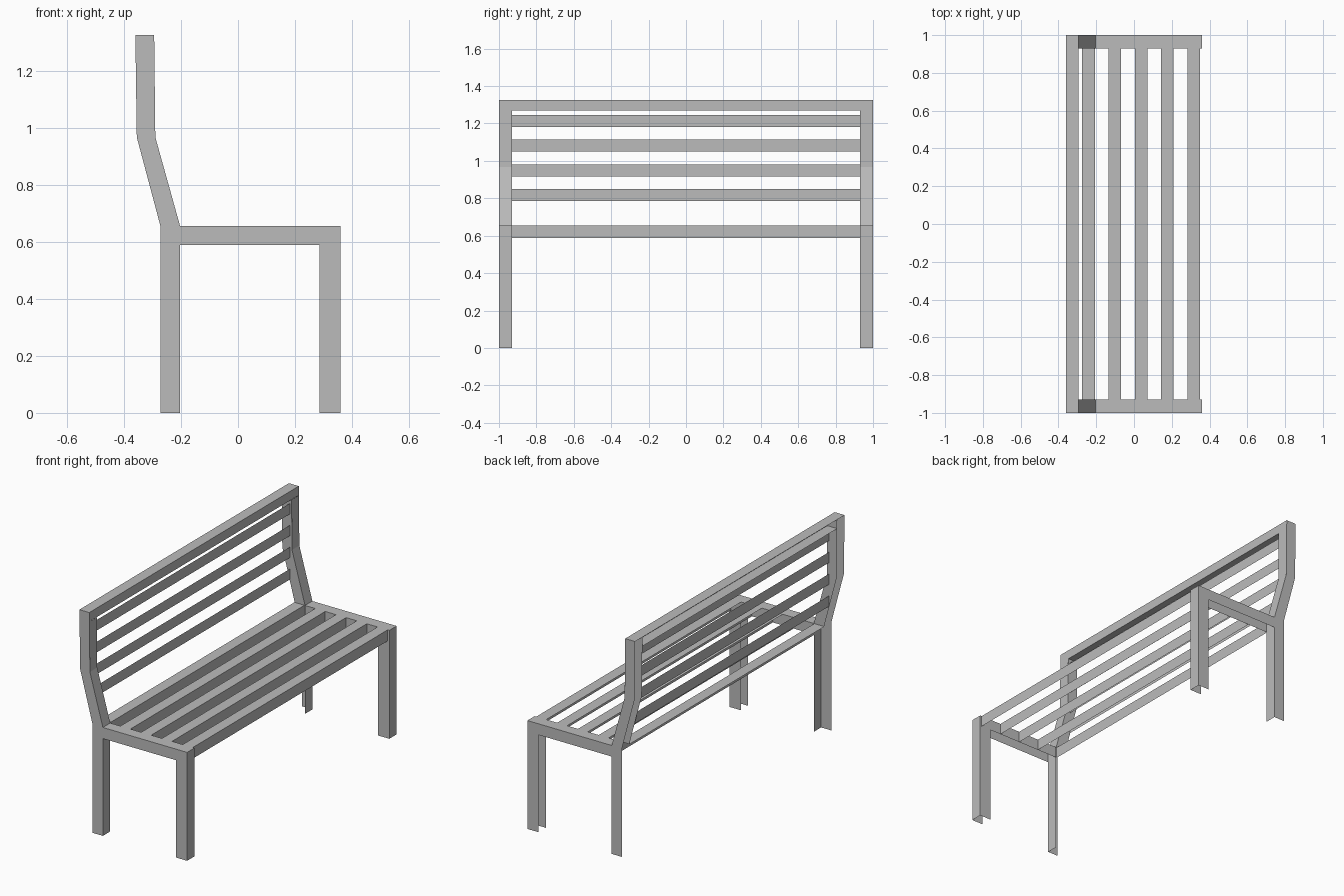
import bpy

# Remove the default object
if "Cube" in bpy.data.objects:
    bpy.data.objects.remove(bpy.data.objects["Cube"], do_unlink=True)

# Single painted metal colour
grey = bpy.data.materials.new("plain grey")
grey.use_nodes = True
COLOUR = (0.5, 0.5, 0.5, 1)
grey.diffuse_color = COLOUR
grey.node_tree.nodes["Principled BSDF"].inputs["Base Color"].default_value = COLOUR

OUT, INN = -1.0, -0.93          # outer and inner side of an end frame
SEAT, UNDER = 0.655, 0.588      # top and underside of the seat
TOP, RAIL = 1.325, 1.27         # top and underside of the back rail


def make(name, verts, faces, mirror=False):
    mesh = bpy.data.meshes.new(name)
    mesh.from_pydata(verts, [], faces)
    mesh.materials.append(grey)
    obj = bpy.data.objects.new(name, mesh)
    bpy.context.scene.collection.objects.link(obj)
    if mirror:
        mod = obj.modifiers.new("Mirror", "MIRROR")
        mod.use_axis = (False, True, False)
        mod.use_clip = False
        mod.use_mirror_merge = False
    return obj


def sheet(name, path, y0, y1, mirror=False):
    """Folded sheet: an (x, z) path swept from y0 to y1."""
    verts = [(x, y, z) for x, z in path for y in (y0, y1)]
    faces = [(2 * i, 2 * i + 2, 2 * i + 3, 2 * i + 1) for i in range(len(path) - 1)]
    return make(name, verts, faces, mirror)


def plates(name, outlines, y, flip=False):
    """Flat side plates in the xz plane, repeated at the other end."""
    verts, faces = [], []
    for outline in outlines:
        ids = list(range(len(verts), len(verts) + len(outline)))
        verts += [(x, y, z) for x, z in outline]
        faces.append(ids[::-1] if flip else ids)
    return make(name, verts, faces, True)


def box(x0, x1, z0, z1):
    return [(x0, z0), (x1, z0), (x1, z1), (x0, z1)]


# Side outlines of the end frames
rear_leg = box(-0.272, -0.203, 0, SEAT)
lean = [(-0.272, SEAT), (-0.203, SEAT), (-0.29, 0.967), (-0.355, 0.967)]
upright = [(-0.355, 0.967), (-0.29, 0.967), (-0.294, TOP), (-0.36, TOP)]
seat_rail = box(-0.203, 0.36, UNDER, SEAT)
front_leg = box(0.285, 0.36, 0, UNDER)

plates("end_frame_outer_sides", [rear_leg, lean, upright, seat_rail, front_leg], OUT)
plates("end_frame_inner_sides", [lean, upright, seat_rail, front_leg], INN, True)

# Front faces of the posts, and the arm tops folding down into the front legs
sheet("post_fronts", [(-0.293, RAIL), (-0.29, 0.967), (-0.203, SEAT), (-0.203, 0)],
      OUT, INN, True)
sheet("seat_rail_and_leg_fronts", [(-0.203, SEAT), (0.36, SEAT), (0.36, 0)],
      OUT, INN, True)

# Back rail, open at the rear
sheet("back_rail", [(-0.36, TOP), (-0.294, TOP), (-0.294, RAIL)], OUT, -OUT)
sheet("back_rail_underside", [(-0.294, RAIL), (-0.36, RAIL)], INN, -INN)

# Angle-section seat slats
for i in range(5):
    x = -0.274 + 0.139 * i
    sheet(f"seat_slat_{i + 1}", [(x, SEAT), (x + 0.067, SEAT), (x + 0.067, UNDER)],
          INN, -INN)

# Flat backrest slats in one upright plane
for i in range(4):
    z = 0.785 + 0.132 * i
    sheet(f"back_slat_{i + 1}", [(-0.304, z + 0.064), (-0.304, z)], INN, -INN)
